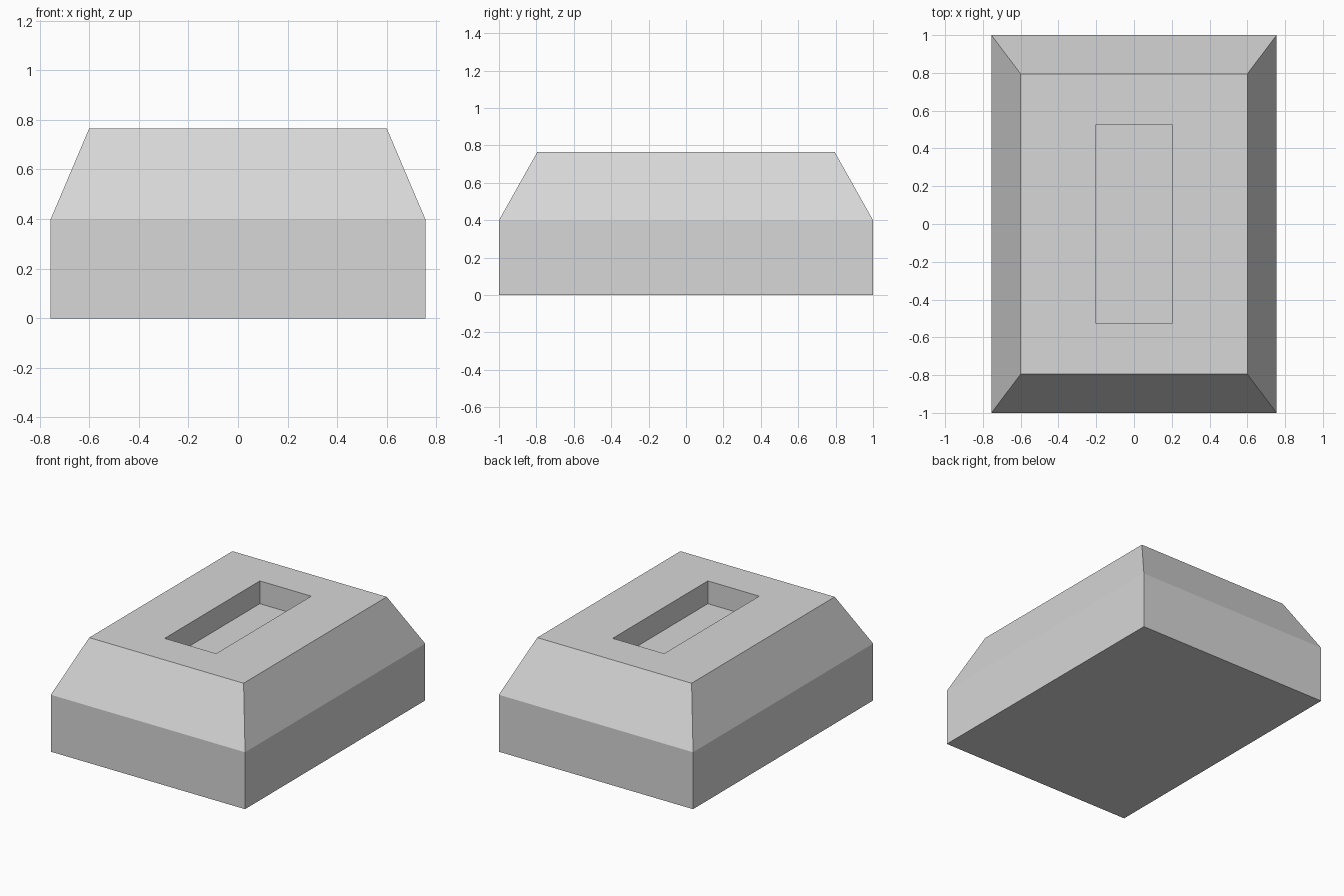
import bpy
import bmesh

cube = bpy.data.objects.get("Cube")
if cube:
    bpy.data.objects.remove(cube, do_unlink=True)

# Single plain grey
grey = bpy.data.materials.new("light_grey")
grey.use_nodes = True
colour = (0.68, 0.68, 0.68, 1.0)
grey.diffuse_color = colour
grey.node_tree.nodes["Principled BSDF"].inputs["Base Color"].default_value = colour

# Rectangular rings (half width, half depth, height): base, walls, bevel, slot rim, slot floor
RINGS = [
    (0.755, 1.0, 0.0),
    (0.755, 1.0, 0.4),
    (0.6, 0.795, 0.765),
    (0.2, 0.528, 0.765),
    (0.2, 0.528, 0.605),
]


def ring(bm, hx, hy, z):
    corners = ((-1, -1), (1, -1), (1, 1), (-1, 1))
    return [bm.verts.new((sx * hx, sy * hy, z)) for sx, sy in corners]


# Block with tapered top and recessed slot
bm = bmesh.new()
loops = [ring(bm, *r) for r in RINGS]
for low, high in zip(loops, loops[1:]):
    for i in range(4):
        j = (i + 1) % 4
        bm.faces.new((low[i], low[j], high[j], high[i]))
bm.faces.new(loops[0][::-1])
bm.faces.new(loops[-1])
bmesh.ops.recalc_face_normals(bm, faces=bm.faces)

mesh = bpy.data.meshes.new("slotted_block")
bm.to_mesh(mesh)
bm.free()
mesh.materials.append(grey)
block = bpy.data.objects.new("slotted_block", mesh)
bpy.context.collection.objects.link(block)
